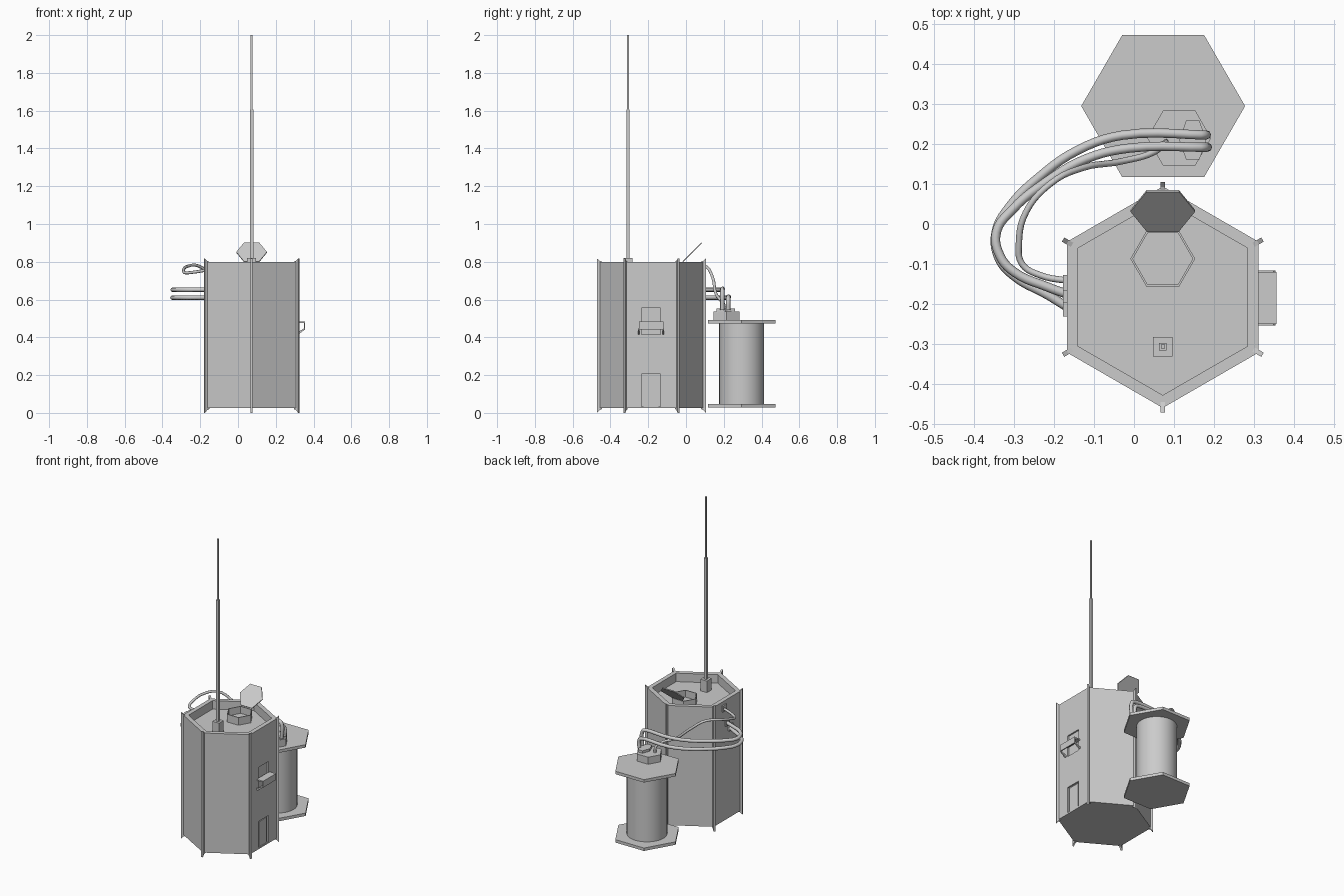
import bpy, bmesh, math
from mathutils import Vector, Matrix

if "Cube" in bpy.data.objects:
    bpy.data.objects.remove(bpy.data.objects["Cube"])

CX, CY = 0.072, -0.183      # axis of the main housing
HATCH = (CX, -0.087)


def finish(name, bm):
    bmesh.ops.recalc_face_normals(bm, faces=bm.faces)
    me = bpy.data.meshes.new(name)
    bm.to_mesh(me)
    bm.free()
    ob = bpy.data.objects.new(name, me)
    bpy.context.collection.objects.link(ob)
    return ob


def lathe(name, n, rings, loc, start=0.0):
    """Capped n-sided solid through (radius, z) rings."""
    bm = bmesh.new()
    loops = []
    for r, z in rings:
        loops.append([bm.verts.new((loc[0] + r * math.cos(start + math.tau * i / n),
                                    loc[1] + r * math.sin(start + math.tau * i / n), z))
                      for i in range(n)])
    for a, b in zip(loops, loops[1:]):
        for i in range(n):
            j = (i + 1) % n
            bm.faces.new((a[i], a[j], b[j], b[i]))
    bm.faces.new(loops[0][::-1])
    bm.faces.new(loops[-1])
    return finish(name, bm)


def box(name, lo, hi):
    bm = bmesh.new()
    bmesh.ops.create_cube(bm, size=1)
    lo, hi = Vector(lo), Vector(hi)
    for v in bm.verts:
        v.co = Vector([(lo[k] + hi[k]) / 2 + v.co[k] * (hi[k] - lo[k]) for k in range(3)])
    return finish(name, bm)


def plate(name, pts, thick, matrix):
    """Extruded profile: pts in local x/z, thickness along local y."""
    bm = bmesh.new()
    a = [bm.verts.new((x, -thick / 2, z)) for x, z in pts]
    b = [bm.verts.new((x, thick / 2, z)) for x, z in pts]
    bm.faces.new(a)
    bm.faces.new(b[::-1])
    for i in range(len(pts)):
        j = (i + 1) % len(pts)
        bm.faces.new((a[i], b[i], b[j], a[j]))
    bm.transform(matrix)
    return finish(name, bm)


def hose(name, pts, radius):
    cu = bpy.data.curves.new(name, 'CURVE')
    cu.dimensions = '3D'
    cu.bevel_depth = radius
    cu.bevel_resolution = 2
    cu.resolution_u = 5
    cu.use_fill_caps = True
    sp = cu.splines.new('BEZIER')
    sp.bezier_points.add(len(pts) - 1)
    for p, co in zip(sp.bezier_points, pts):
        p.co = co
        p.handle_left_type = p.handle_right_type = 'AUTO'
    ob = bpy.data.objects.new(name, cu)
    bpy.context.collection.objects.link(ob)
    return ob


# Hexagonal housing with sunken roof
housing = lathe("housing", 6, [(0.277, 0.025), (0.277, 0.80), (0.245, 0.80), (0.245, 0.745)],
                (CX, CY), math.pi / 6)

# Door and panel recesses on the right wall
for name, z0, z1 in (("door_cutter", 0.035, 0.205), ("panel_cutter", 0.415, 0.555)):
    cut = box(name, (0.302, -0.235, z0), (0.35, -0.135, z1))
    cut.hide_render = True
    cut.hide_viewport = True
    cut.display_type = 'WIRE'
    mod = housing.modifiers.new(name, 'BOOLEAN')
    mod.object = cut
    mod.solver = 'EXACT'
box("door", (0.300, -0.225, 0.035), (0.307, -0.145, 0.197))

# Shelf with front lip and side brackets
box("shelf", (0.308, -0.250, 0.475), (0.356, -0.120, 0.483))
box("shelf_lip", (0.349, -0.250, 0.442), (0.356, -0.120, 0.480))
for i, y in enumerate((-0.250, -0.120)):
    plate(f"shelf_bracket_{i}", [(0.308, 0.418), (0.318, 0.415), (0.354, 0.440), (0.349, 0.447),
                                 (0.318, 0.428), (0.308, 0.428)], 0.008,
          Matrix.Translation((0, y, 0)))

# Corner fins
for i in range(6):
    m = Matrix.Translation((CX, CY, 0)) @ Matrix.Rotation(math.pi / 6 + i * math.pi / 3, 4, 'Z')
    plate(f"corner_fin_{i}", [(0.262, 0.02), (0.275, 0.015), (0.288, 0.0), (0.288, 0.817),
                              (0.275, 0.805), (0.262, 0.80)], 0.012, m)

# Roof hatch rim and open lid
lathe("hatch_rim", 6, [(0.081, 0.742), (0.081, 0.795), (0.075, 0.795), (0.075, 0.750)], HATCH)
lid = lathe("hatch_lid", 6, [(0.081, -0.003), (0.081, 0.003)], (0, 0))
lid.location = (CX, 0.033, 0.85)
lid.rotation_euler = (math.radians(45), 0, 0)

# Antenna
AY = -0.307
box("antenna_base", (CX - 0.024, AY - 0.024, 0.742), (CX + 0.024, AY + 0.024, 0.82))
for name, h, z0, z1 in (("antenna_lower", 0.009, 0.81, 1.605), ("antenna_upper", 0.005, 1.60, 2.0)):
    box(name, (CX - h, AY - h, z0), (CX + h, AY + h, z1))

# Spool: drum, flanges and connector
SP = (0.073, 0.295)
drum = lathe("spool_drum", 32, [(0.119, 0.04), (0.119, 0.48)], SP)
lathe("spool_flange_bottom", 6, [(0.205, 0.029), (0.205, 0.048)], SP)
lathe("spool_flange_top", 6, [(0.205, 0.472), (0.205, 0.491)], SP)
lathe("connector_base", 6, [(0.080, 0.488), (0.080, 0.537)], (0.113, 0.215))
conn = lathe("connector_cap", 6, [(0.056, 0.53), (0.056, 0.553)], (0, 0))
conn.location = (0.147, 0.21, 0)
conn.scale = (0.6, 1, 1)

# Hoses from the left wall to the connector
hose("hose_lower", [(-0.160, -0.212, 0.61), (-0.215, -0.178, 0.61), (-0.30, -0.130, 0.61),
                    (-0.338, -0.085, 0.61), (-0.345, -0.02, 0.61), (-0.31, 0.045, 0.61),
                    (-0.24, 0.115, 0.61), (-0.14, 0.185, 0.61), (-0.03, 0.222, 0.61),
                    (0.165, 0.223, 0.61), (0.178, 0.223, 0.597), (0.178, 0.223, 0.545)], 0.0115)
hose("hose_upper", [(-0.160, -0.178, 0.652), (-0.215, -0.158, 0.652), (-0.30, -0.120, 0.652),
                    (-0.335, -0.08, 0.652), (-0.344, -0.02, 0.652), (-0.305, 0.035, 0.652),
                    (-0.22, 0.105, 0.652), (-0.12, 0.163, 0.652), (-0.01, 0.190, 0.652),
                    (0.165, 0.192, 0.652), (0.178, 0.192, 0.639), (0.178, 0.192, 0.545)], 0.0115)
hose("hose_thin", [(-0.160, -0.143, 0.757), (-0.235, -0.128, 0.745), (-0.28, -0.10, 0.742),
                   (-0.288, -0.05, 0.755), (-0.27, 0.03, 0.775), (-0.21, 0.10, 0.778),
                   (-0.13, 0.14, 0.72), (-0.03, 0.157, 0.635), (0.05, 0.180, 0.60),
                   (0.075, 0.20, 0.575), (0.08, 0.205, 0.53)], 0.008)

# Wall fittings for the hoses
for name, y, z in (("fitting_thin", -0.147, 0.757), ("fitting_lower", -0.211, 0.61),
                   ("fitting_upper", -0.178, 0.652)):
    box(name, (-0.177, y - 0.02, z - 0.02), (-0.16, y + 0.02, z + 0.02))

# Smooth shading on the drum
bpy.ops.object.select_all(action='DESELECT')
drum.select_set(True)
bpy.context.view_layer.objects.active = drum
bpy.ops.object.shade_smooth_by_angle(angle=math.radians(30))
